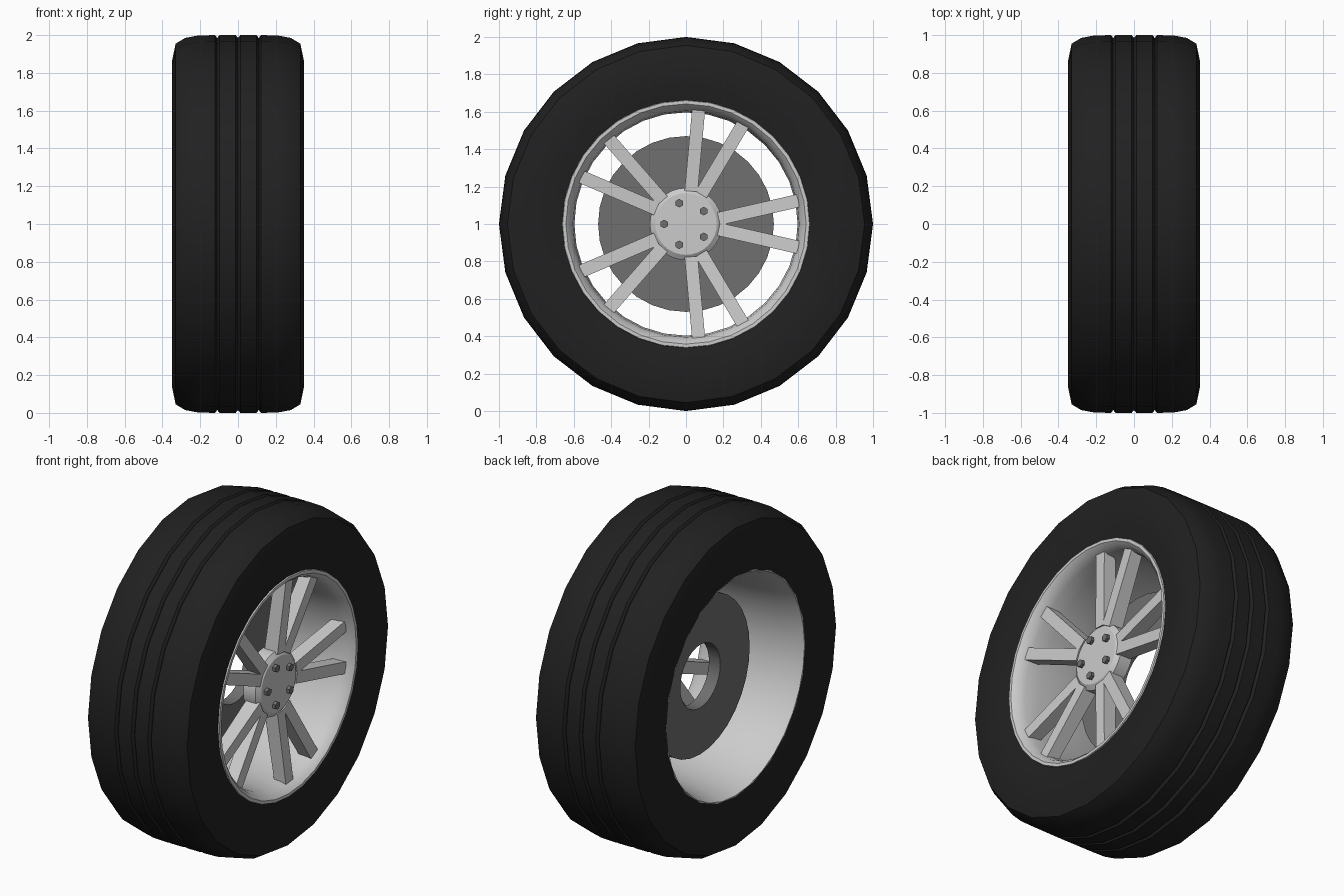
import bpy, bmesh, math
from mathutils import Matrix, Vector

if "Cube" in bpy.data.objects:
    bpy.data.objects.remove(bpy.data.objects["Cube"])

CENTRE = Vector((0, 0, 1))


def material(name, v):
    m = bpy.data.materials.new(name)
    m.diffuse_color = (v, v, v, 1)
    m.use_nodes = True
    m.node_tree.nodes["Principled BSDF"].inputs["Base Color"].default_value = m.diffuse_color
    return m


def finish(name, bm, mat=None, smooth=True):
    bmesh.ops.remove_doubles(bm, verts=bm.verts, dist=1e-5)
    bmesh.ops.recalc_face_normals(bm, faces=bm.faces)
    me = bpy.data.meshes.new(name)
    bm.to_mesh(me)
    bm.free()
    ob = bpy.data.objects.new(name, me)
    ob.location = CENTRE
    bpy.context.collection.objects.link(ob)
    if mat:
        me.materials.append(mat)
    if smooth:
        bpy.ops.object.select_all(action='DESELECT')
        ob.select_set(True)
        bpy.context.view_layer.objects.active = ob
        bpy.ops.object.shade_smooth_by_angle(angle=math.radians(32))
    return ob


def lathe(name, profile, n, mat=None, closed=True):
    """Spin an (x, radius) profile around the wheel axis."""
    bm = bmesh.new()
    pts = [bm.verts.new((x, 0, r)) for x, r in profile]
    edges = [bm.edges.new(p) for p in zip(pts, pts[1:])]
    if closed:
        edges.append(bm.edges.new((pts[-1], pts[0])))
    bmesh.ops.spin(bm, geom=pts + edges, cent=(0, 0, 0), axis=(1, 0, 0),
                   angle=math.tau, steps=n, use_merge=True)
    return finish(name, bm, mat)


rubber = material("rubber", 0.015)
dark_metal = material("dark_metal", 0.16)

# Tyre: right half of the profile from centre groove to bead, then mirrored
half = [(0, 0.985), (0.012, 1.0), (0.098, 1.0), (0.11, 0.985), (0.122, 1.0),
        (0.21, 0.998), (0.28, 0.985), (0.33, 0.955), (0.35, 0.86),
        (0.345, 0.75), (0.33, 0.662)]
lathe("tyre", [(-x, r) for x, r in half[:0:-1]] + half, 24, rubber)

# Rim barrel with rolled front lip and flared back
lathe("rim", [(0.32, 0.665), (0.338, 0.66), (0.338, 0.642), (0.315, 0.62),
              (0.27, 0.605), (0.18, 0.597), (0.05, 0.598), (-0.08, 0.606),
              (-0.2, 0.622), (-0.28, 0.638), (-0.33, 0.655), (-0.33, 0.665)], 32)

# Brake disc with open centre
lathe("brake_disc", [(-0.095, 0.19), (-0.02, 0.19), (-0.02, 0.47), (-0.095, 0.47)],
      32, dark_metal)

# Hub with bevelled front edge
lathe("hub", [(0.17, 0), (0.17, 0.193), (0.25, 0.193), (0.27, 0.165), (0.272, 0)],
      32, closed=False)

# Spokes: five pairs of diverging tapered bars
bm = bmesh.new()
for i in range(5):
    turn = Matrix.Rotation(math.tau * i / 5, 4, 'X')
    for side in (1, -1):
        a, b = Vector((0, 0.175, 0.028 * side)), Vector((0, 0.607, 0.126 * side))
        across = Vector((1, 0, 0)).cross((b - a).normalized()) * 0.035
        rings = []
        for p, front, back in ((a, 0.268, 0.18), (b, 0.297, 0.22)):
            rings.append([bm.verts.new(turn @ (p + across * s + Vector((x, 0, 0))))
                          for s, x in ((-1, back), (1, back), (1, front), (-1, front))])
        for k in range(4):
            j = (k + 1) % 4
            bm.faces.new((rings[0][k], rings[0][j], rings[1][j], rings[1][k]))
        bm.faces.new(rings[0])
        bm.faces.new(rings[1])
finish("spokes", bm, smooth=False)

# Five hexagonal wheel bolts, set between the spoke pairs
bm = bmesh.new()
for i in range(5):
    ang = math.pi + math.tau * i / 5
    place = Matrix.Translation((0.275, 0.117 * math.cos(ang), 0.117 * math.sin(ang)))
    bmesh.ops.create_cone(bm, cap_ends=True, segments=6, radius1=0.023, radius2=0.023,
                          depth=0.03, matrix=place @ Matrix.Rotation(math.pi / 2, 4, 'Y')
                          @ Matrix.Rotation(math.pi / 2, 4, 'Z'))
finish("wheel_bolts", bm, dark_metal, smooth=False)
